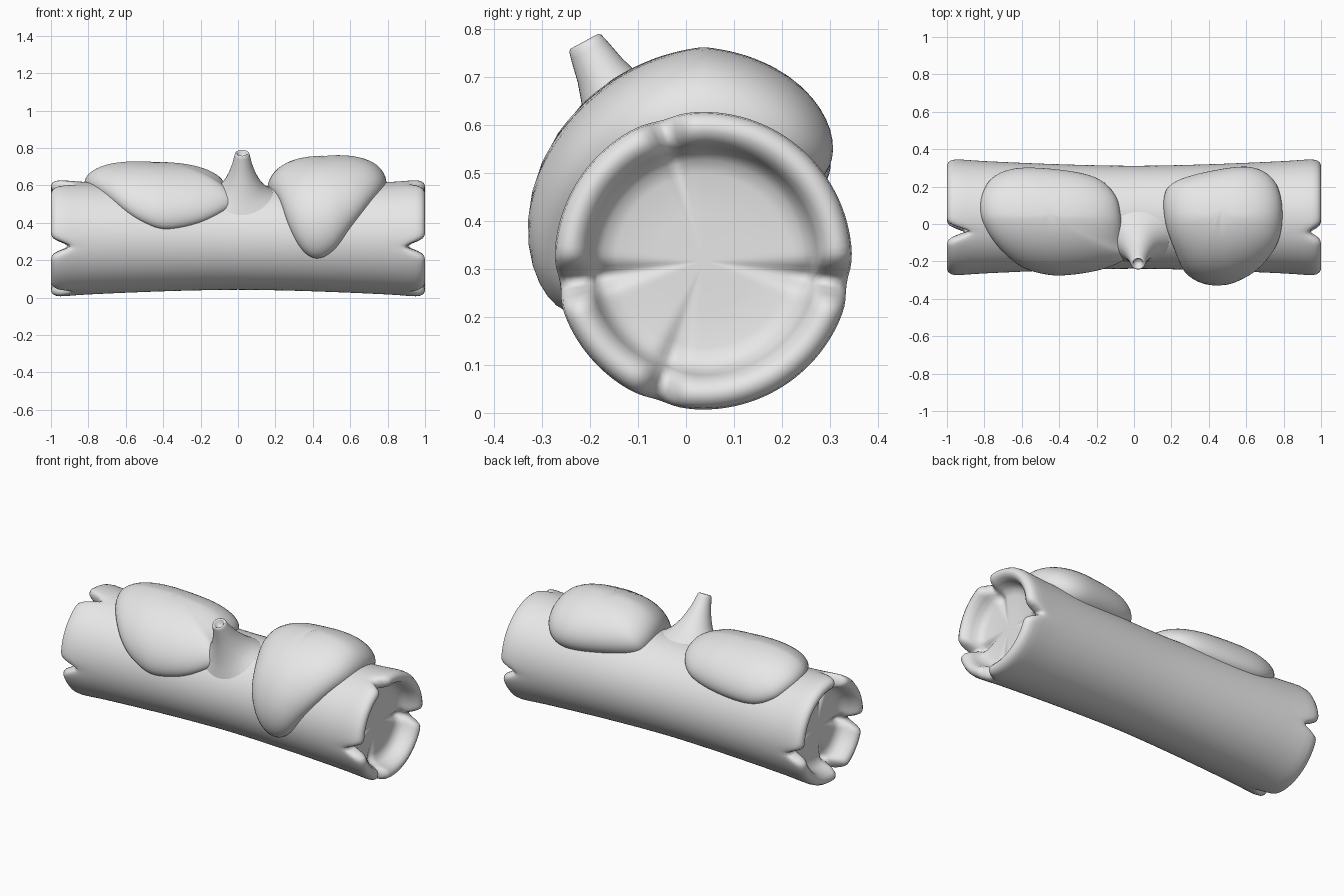
import bpy, bmesh, math
from mathutils import Vector

cube = bpy.data.objects.get("Cube")
if cube:
    bpy.data.objects.remove(cube, do_unlink=True)

CY, CZ = 0.036, 0.317        # log axis

grey = bpy.data.materials.new("plain_grey")
grey.use_nodes = True
grey.diffuse_color = (0.8, 0.8, 0.8, 1)
grey.node_tree.nodes["Principled BSDF"].inputs["Base Color"].default_value = (0.8, 0.8, 0.8, 1)


def log_radius(x):
    return 0.275 + 0.036 * min(1, abs(x)) ** 1.6


def on_log(x, theta, radius):
    """Point around the log axis; theta is 0 at the top and grows to the front."""
    return Vector((x, CY - radius * math.sin(theta), CZ + radius * math.cos(theta)))


def skin(name, rings):
    """Smooth surface through a list of closed rings of equal length."""
    bm = bmesh.new()
    loops = [[bm.verts.new(p) for p in ring] for ring in rings]
    for a, b in zip(loops, loops[1:]):
        for i in range(len(a)):
            j = (i + 1) % len(a)
            bm.faces.new((a[i], a[j], b[j], b[i]))
    bmesh.ops.remove_doubles(bm, verts=bm.verts, dist=0.0002)
    bmesh.ops.recalc_face_normals(bm, faces=bm.faces)
    mesh = bpy.data.meshes.new(name)
    bm.to_mesh(mesh)
    bm.free()
    mesh.materials.append(grey)
    for face in mesh.polygons:
        face.use_smooth = True
    obj = bpy.data.objects.new(name, mesh)
    bpy.context.collection.objects.link(obj)
    return obj


# Log: rounded, notched lips around a shallow hollow at each end
NOTCH_ANGLES = [math.radians(a) for a in (16, 99, 162, 261)]
NOTCH_DEPTHS = {1: (0.06, 0.1, 0.06, 0.09), -1: (0.12, 0.1, 0.1, 0.09)}
LIP = [(0.11, 0), (0.11, 0.1), (0.108, 0.18), (0.1, 0.21), (0.075, 0.23), (0.045, 0.238),
       (0.015, 0.25), (0.002, 0.267), (0, 0.282), (0.008, 0.297), (0.025, 0.307),
       (0.05, 0.31), (0.09, 0.308), (0.14, 0.304)]
SEGMENTS = 120


def notch(side, theta):
    total = 0
    for n, depth in zip(NOTCH_ANGLES, NOTCH_DEPTHS[side]):
        d = (theta - n + math.pi) % math.tau - math.pi
        total += depth * math.exp(-(d / 0.11) ** 2)
    return total


def lip_ring(side, inset, radius):
    ring = []
    for i in range(SEGMENTS):
        theta = math.tau * i / SEGMENTS
        fade = max(0, 1 - inset / 0.18) * min(1, (radius / 0.22) ** 3)
        cut = notch(side, theta) * fade
        ring.append(on_log(side * (1 - inset - cut), theta, radius - 0.12 * cut))
    return ring


left_end = [lip_ring(1, *p) for p in LIP]
right_end = [lip_ring(-1, *p) for p in LIP]
middle = []
for k in range(21):
    x = 0.8 - 0.08 * k
    middle.append([on_log(x, math.tau * i / SEGMENTS, log_radius(x)) for i in range(SEGMENTS)])
skin("log", left_end + middle + right_end[::-1])


# Moss pads: domes wrapped over the log, outlined by (x, degrees from the top)
def smooth_outline(points, steps=6):
    out = []
    n = len(points)
    for i in range(n):
        a, b, c, d = [Vector(points[(i + k) % n]) for k in (-1, 0, 1, 2)]
        for s in range(steps):
            t = s / steps
            out.append(0.5 * (2 * b + (c - a) * t + (2 * a - 5 * b + 4 * c - d) * t * t
                              + (3 * b - a - 3 * c + d) * t ** 3))
    return out


def moss_pad(name, points, centre, height):
    outline = smooth_outline(points)
    centre = Vector(centre)
    rings = [[on_log(p.x, math.radians(p.y), log_radius(p.x) - 0.03) for p in outline]]
    for k in range(17):
        r = math.cos(k / 16 * math.pi / 2)
        dome = height * max(0, 1 - r ** 2.7) ** 0.5
        ring = []
        for p in outline:
            q = centre + (p - centre) * r
            theta = math.radians(q.y)
            lift = dome * (1 - 0.26 * abs(math.sin(theta)))
            ring.append(on_log(q.x, theta, log_radius(q.x) - 0.005 + lift))
        rings.append(ring)
    skin(name, rings)


moss_pad("right_moss_pad",
         [(-0.82, -5), (-0.81, -25), (-0.75, -45), (-0.62, -57), (-0.4, -56), (-0.2, -46),
          (-0.1, -25), (-0.07, 0), (-0.06, 25), (-0.02, 42), (-0.06, 55), (-0.2, 72),
          (-0.38, 80), (-0.5, 73), (-0.61, 58), (-0.72, 33), (-0.79, 12)],
         (-0.45, -3), 0.13)
moss_pad("left_moss_pad",
         [(0.16, -22), (0.21, -38), (0.4, -50), (0.62, -55), (0.74, -42), (0.79, -15),
          (0.78, 20), (0.7, 51), (0.6, 79), (0.51, 103), (0.42, 112), (0.34, 102),
          (0.27, 75), (0.22, 40), (0.17, 8)],
         (0.47, -7), 0.163)

# Branch stub: its flared foot hugs the log, its tip is hollow
STUB = [(0.262, 0.19), (0.28, 0.16), (0.3, 0.133), (0.325, 0.11), (0.36, 0.088), (0.4, 0.07),
        (0.45, 0.053), (0.5, 0.042), (0.515, 0.038), (0.52, 0.033), (0.514, 0.026),
        (0.49, 0.02), (0.485, 0)]
lean = math.radians(28.5)
axis = Vector((0, -math.sin(lean), math.cos(lean)))
across = Vector((0, math.cos(lean), math.sin(lean)))
base = Vector((0.022, CY, CZ))
stub_rings = []
for along, radius in STUB:
    ring = []
    hug = min(1, max(0, (0.42 - along) / 0.12))
    for i in range(32):
        a = math.tau * i / 32
        dx, s = radius * math.cos(a), radius * math.sin(a)
        straight = base + axis * along + across * s + Vector((dx, 0, 0))
        wrapped = on_log(base.x + dx, lean - s / along, along)
        ring.append(straight.lerp(wrapped, hug))
    stub_rings.append(ring)
skin("branch_stub", stub_rings)
